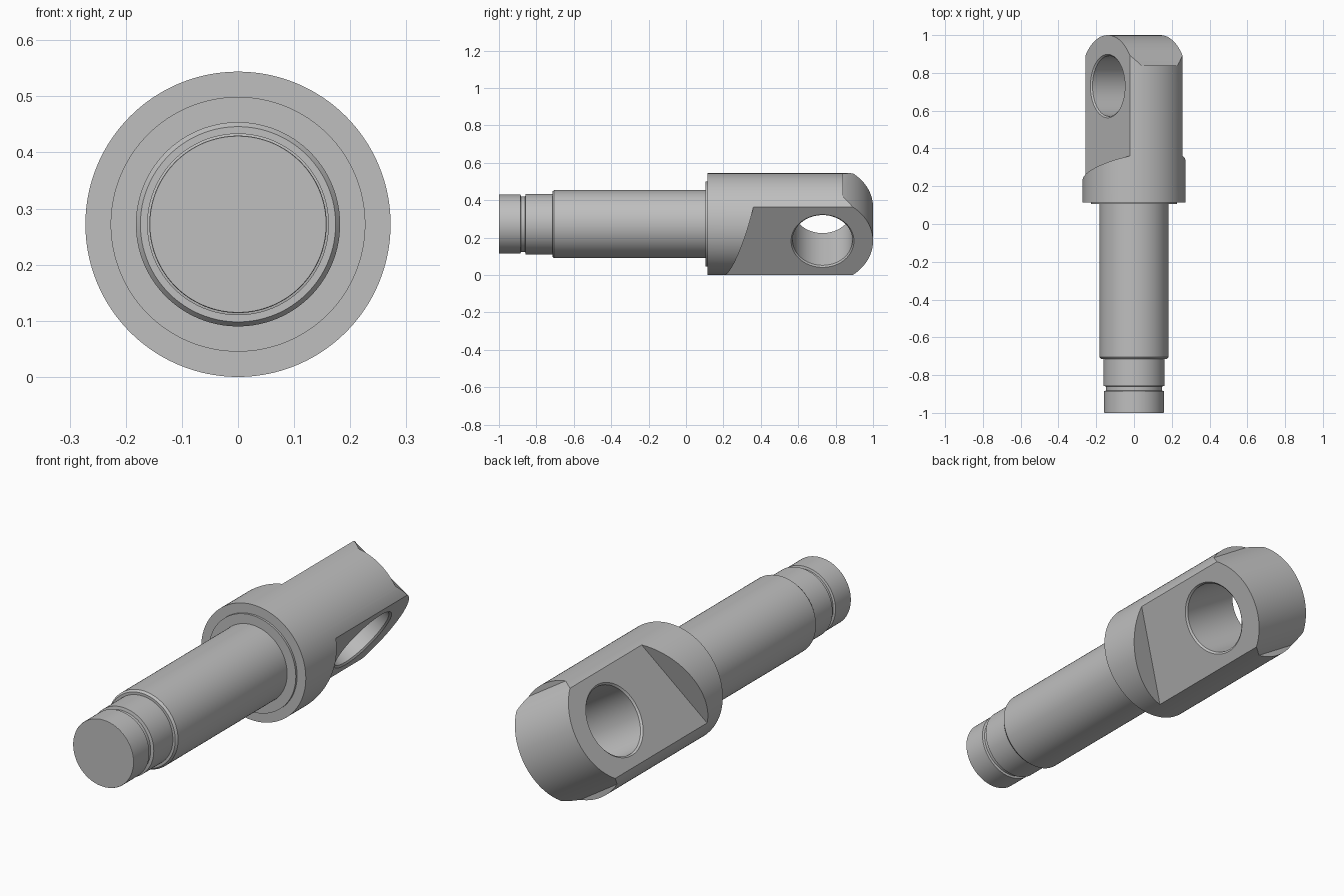
import bpy, bmesh, math
from mathutils import Matrix, Vector

if "Cube" in bpy.data.objects:
    bpy.data.objects.remove(bpy.data.objects["Cube"])

R = 0.272                 # head radius, also height of the axis
FLAT = 0.166              # half thickness between the flats
HOLE_Y = 0.73             # position of the eye
ROUND = 0.27              # radius of the rounded end
LEDGE_Y = 0.84            # where the rounded end starts

LIFT = Matrix.Translation((0, 0, R))
TILT = LIFT @ Matrix.Rotation(math.radians(33), 4, "Y")
ALONG_Y = LIFT @ Matrix.Rotation(math.radians(-90), 4, "X")
ACROSS = TILT @ Matrix.Translation((0, HOLE_Y, 0)) @ Matrix.Rotation(math.radians(90), 4, "Y")

steel = bpy.data.materials.new("steel_grey")
steel.use_nodes = True
grey = (0.52, 0.52, 0.52, 1)
steel.diffuse_color = grey
bsdf = next(n for n in steel.node_tree.nodes if n.type == "BSDF_PRINCIPLED")
bsdf.inputs["Base Color"].default_value = grey


def finish(name, bm, matrix):
    bmesh.ops.transform(bm, matrix=matrix, verts=bm.verts)
    bmesh.ops.recalc_face_normals(bm, faces=bm.faces)
    mesh = bpy.data.meshes.new(name)
    bm.to_mesh(mesh)
    bm.free()
    mesh.materials.append(steel)
    obj = bpy.data.objects.new(name, mesh)
    bpy.context.collection.objects.link(obj)
    return obj


def lathe(name, profile, matrix, sides=128):
    """Closed turned solid from (radius, height) points."""
    bm = bmesh.new()
    rings = []
    for r, h in profile:
        rings.append([bm.verts.new((r * math.cos(a), r * math.sin(a), h))
                      for a in (2 * math.pi * i / sides for i in range(sides))])
    for low, high in zip(rings, rings[1:]):
        for i in range(sides):
            j = (i + 1) % sides
            bm.faces.new((low[i], low[j], high[j], high[i]))
    bm.faces.new(rings[0])
    bm.faces.new(rings[-1])
    return finish(name, bm, matrix)


def prism(name, outline, n0, n1):
    """(t, y) outline extruded through the thickness of the tilted head."""
    bm = bmesh.new()
    face = bm.faces.new([bm.verts.new((n0, y, t)) for t, y in outline])
    grown = bmesh.ops.extrude_face_region(bm, geom=[face])["geom"]
    moved = [v for v in grown if isinstance(v, bmesh.types.BMVert)]
    bmesh.ops.translate(bm, verts=moved, vec=Vector((n1 - n0, 0, 0)))
    return finish(name, bm, TILT)


def carve(obj, cutter, operation="DIFFERENCE"):
    cutter.hide_render = True
    mod = obj.modifiers.new(cutter.name, "BOOLEAN")
    mod.operation = operation
    mod.solver = "EXACT"
    mod.object = cutter
    bpy.context.view_layer.update()
    graph = bpy.context.evaluated_depsgraph_get()
    mesh = bpy.data.meshes.new_from_object(obj.evaluated_get(graph))
    obj.modifiers.clear()
    obj.data = mesh
    bpy.data.objects.remove(cutter)


# Turned shaft: end journal, groove, step, main shank and thin collar
shaft = lathe("shaft", [
    (0.157, -1.0), (0.158, -0.998), (0.158, -0.885), (0.148, -0.882),
    (0.148, -0.86), (0.162, -0.857), (0.162, -0.715), (0.174, -0.715),
    (0.182, -0.705), (0.182, 0.105), (0.227, 0.105), (0.227, 0.12)], ALONG_Y)

# Head: round bar with a rounded end
head = lathe("eye_head", [(R, 0.115), (R, 1.05)], ALONG_Y, 160)
start = math.asin((LEDGE_Y - HOLE_Y) / ROUND)
steps = 48
arc = [start + (math.pi - 2 * start) * i / steps for i in range(steps + 1)]
outline = [(-0.4, LEDGE_Y), (-0.4, 0), (0.4, 0), (0.4, LEDGE_Y)]
outline += [(ROUND * math.cos(a), HOLE_Y + ROUND * math.sin(a)) for a in arc]
carve(head, prism("end_shape", outline, -0.4, 0.4), "INTERSECT")

# Two mirrored flats with a slanted shoulder
shoulder = [(t, 0.285 + 0.349 * t) for t in (-0.4, 0.4)]
for side in (-1, 1):
    cutter = prism("flat_cut", shoulder + [(0.4, 1.2), (-0.4, 1.2)], side * FLAT, side * 0.4)
    carve(head, cutter)

# Eye hole with chamfered rims
bore, rim, deep = 0.16, 0.168, FLAT - 0.008
carve(head, lathe("eye_cut", [
    (rim, -0.3), (rim, -FLAT), (bore, -deep),
    (bore, deep), (rim, FLAT), (rim, 0.3)], ACROSS, 96))

for obj in (shaft, head):
    bpy.ops.object.select_all(action="DESELECT")
    obj.select_set(True)
    bpy.context.view_layer.objects.active = obj
    bpy.ops.object.shade_smooth_by_angle(angle=math.radians(25))
